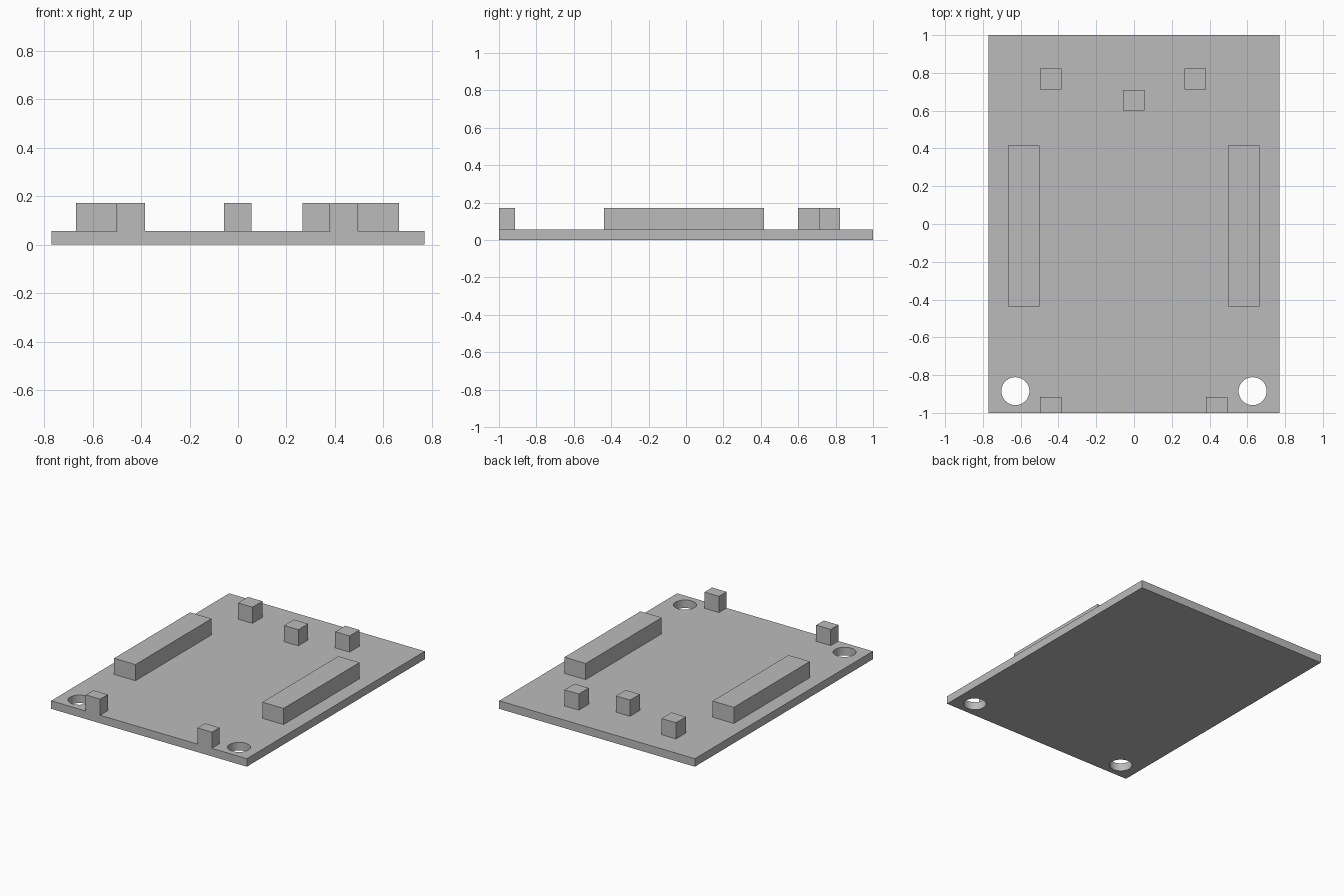
import bpy
import math

if "Cube" in bpy.data.objects:
    bpy.data.objects.remove(bpy.data.objects["Cube"], do_unlink=True)

PLATE_TOP = 0.057
BLOCK_TOP = 0.172

grey = bpy.data.materials.new("plain grey")
grey.use_nodes = True
grey.diffuse_color = (0.5, 0.5, 0.5, 1)
grey.node_tree.nodes["Principled BSDF"].inputs["Base Color"].default_value = grey.diffuse_color


def box(name, x0, x1, y0, y1, z0, z1):
    bpy.ops.mesh.primitive_cube_add(size=1, location=((x0 + x1) / 2, (y0 + y1) / 2, (z0 + z1) / 2))
    obj = bpy.context.object
    obj.name = name
    obj.scale = (x1 - x0, y1 - y0, z1 - z0)
    bpy.ops.object.transform_apply(location=False, rotation=False, scale=True)
    obj.data.materials.append(grey)
    return obj


# Base plate with two round mounting holes at the front corners
plate = box("base_plate", -0.77, 0.77, -1, 1, 0, PLATE_TOP)
for side in (-1, 1):
    bpy.ops.mesh.primitive_cylinder_add(vertices=48, radius=0.074, depth=0.4,
                                        location=(side * 0.628, -0.885, 0))
    cutter = bpy.context.object
    cutter.name = "hole_cutter"
    cutter.hide_render = True
    cutter.data.materials.append(grey)
    cut = plate.modifiers.new("hole", "BOOLEAN")
    cut.operation = "DIFFERENCE"
    cut.solver = "EXACT"
    cut.object = cutter
    bpy.context.view_layer.objects.active = plate
    bpy.ops.object.modifier_apply(modifier=cut.name)
    bpy.data.objects.remove(cutter, do_unlink=True)

bpy.ops.object.select_all(action="DESELECT")
plate.select_set(True)
bpy.context.view_layer.objects.active = plate
bpy.ops.object.shade_smooth_by_angle(angle=math.radians(30))

# Long side rails and square pegs: x range, y range
BLOCKS = {
    "right_rail": (-0.668, -0.5, -0.438, 0.416),
    "left_rail": (0.498, 0.665, -0.438, 0.416),
    "back_right_peg": (-0.498, -0.384, 0.711, 0.823),
    "back_left_peg": (0.267, 0.38, 0.711, 0.823),
    "back_middle_peg": (-0.057, 0.055, 0.6, 0.71),
    "front_right_peg": (-0.498, -0.384, -1, -0.915),
    "front_left_peg": (0.381, 0.495, -1, -0.915),
}
for name, (x0, x1, y0, y1) in BLOCKS.items():
    box(name, x0, x1, y0, y1, PLATE_TOP, BLOCK_TOP)
